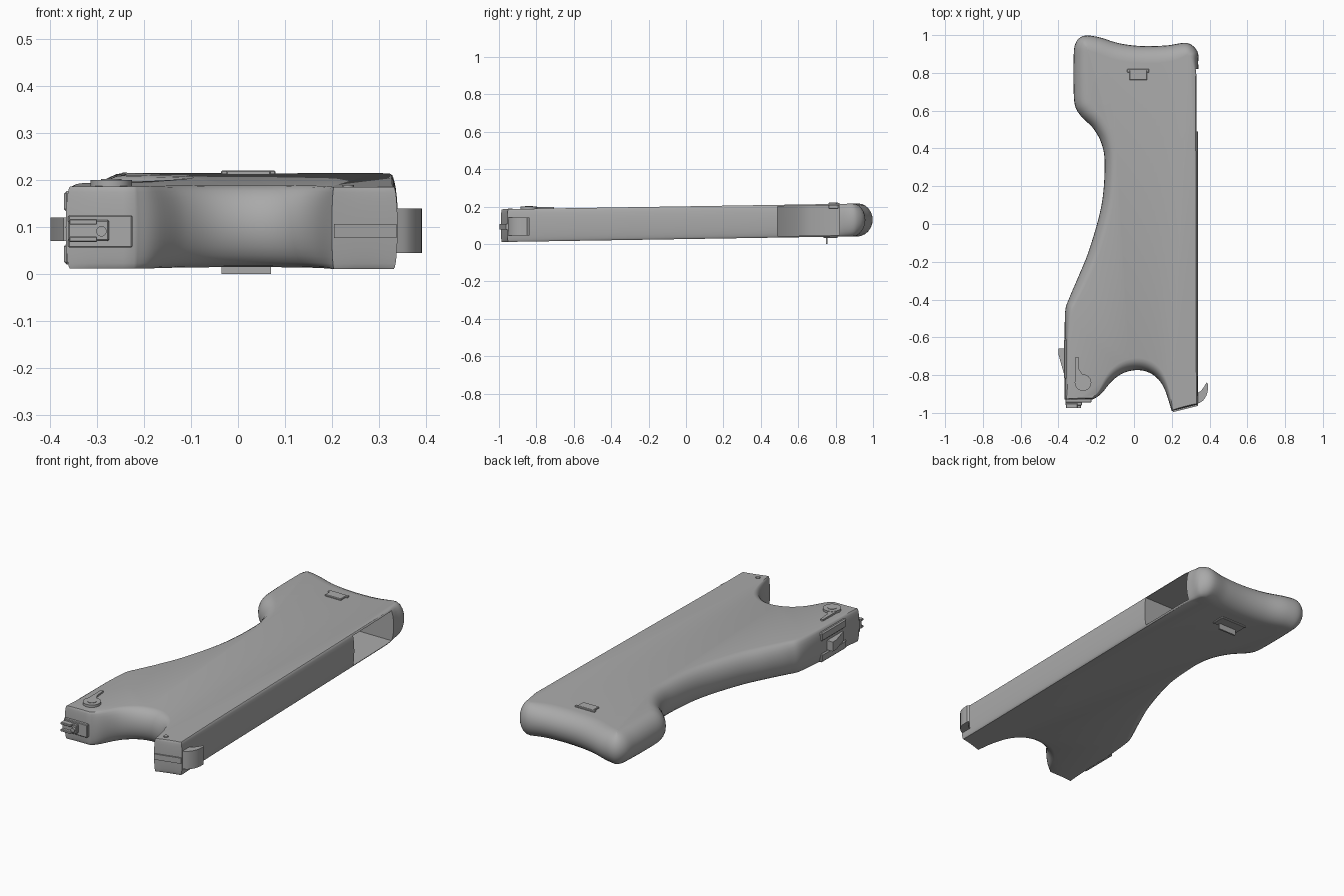
import bpy, bmesh, math
from mathutils import Vector

cube = bpy.data.objects.get("Cube")
if cube:
    bpy.data.objects.remove(cube, do_unlink=True)

grey = bpy.data.materials.new("plain_grey")
grey.use_nodes = True
colour = (0.4, 0.4, 0.4, 1)
grey.diffuse_color = colour
grey.node_tree.nodes["Principled BSDF"].inputs["Base Color"].default_value = colour


def finish(name, bm, angle=35):
    bmesh.ops.recalc_face_normals(bm, faces=bm.faces)
    mesh = bpy.data.meshes.new(name)
    bm.to_mesh(mesh)
    bm.free()
    mesh.materials.append(grey)
    ob = bpy.data.objects.new(name, mesh)
    bpy.context.collection.objects.link(ob)
    smooth(ob, angle)
    return ob


def smooth(ob, angle):
    bpy.ops.object.select_all(action="DESELECT")
    ob.select_set(True)
    bpy.context.view_layer.objects.active = ob
    bpy.ops.object.shade_smooth_by_angle(angle=math.radians(angle))


def bottom(y):
    """Underside height; the body rises slightly to the back."""
    return 0.01 + 0.016 * (y + 1)


THICK = 0.175


def top(y):
    return bottom(y) + THICK


def loft(name, loops):
    bm = bmesh.new()
    rings = [[bm.verts.new(p) for p in loop] for loop in loops]
    n = len(rings[0])
    for a, b in zip(rings, rings[1:]):
        for i in range(n):
            j = (i + 1) % n
            bm.faces.new((a[i], a[j], b[j], b[i]))
    bm.faces.new(rings[0][::-1])
    bm.faces.new(rings[-1])
    return finish(name, bm)


def prism(name, pts, low, high):
    """Extrude a plan outline between two heights."""
    return loft(name, [[(x, y, z) for x, y in pts] for z in (low, high)])


def box(name, x, y, z, bevel=0.0):
    bm = bmesh.new()
    bmesh.ops.create_cube(bm, size=1)
    for v in bm.verts:
        v.co = [(r[0] + r[1]) / 2 + c * (r[1] - r[0]) for r, c in zip((x, y, z), v.co)]
    if bevel:
        bmesh.ops.bevel(bm, geom=bm.edges[:], offset=bevel, segments=1, affect="EDGES")
    return finish(name, bm)


def disc(name, x, y, z, radius, height, axis="Z"):
    bm = bmesh.new()
    bmesh.ops.create_cone(bm, cap_ends=True, segments=24, radius1=radius, radius2=radius, depth=height)
    if axis == "Y":
        for v in bm.verts:
            v.co = (v.co.x, v.co.z, v.co.y)
    bmesh.ops.translate(bm, vec=(x, y, z), verts=bm.verts)
    return finish(name, bm)


def spline(run, steps=6):
    """Catmull-Rom samples through a run of (x, y, rounding) points."""
    p = [Vector(q) for q in run]
    p = [2 * p[0] - p[1]] + p + [2 * p[-1] - p[-2]]
    out = []
    for a, b, c, d in zip(p, p[1:], p[2:], p[3:]):
        for k in range(steps):
            t = k / steps
            out.append(0.5 * (2 * b + (c - a) * t + (2 * a - 5 * b + 4 * c - d) * t * t
                              + (3 * b - a - 3 * c + d) * t ** 3))
    return out


# Plan outline, counter-clockwise, third value is the edge rounding
runs = [
    [(0.34, -0.955, 0.012), (0.34, -0.1, 0.012), (0.34, 0.78, 0.014)],
    [(0.34, 0.78, 0.014), (0.34, 0.85, 0.03), (0.335, 0.915, 0.05), (0.28, 0.958, 0.07),
     (0.17, 0.945, 0.09), (0.04, 0.942, 0.09), (-0.08, 0.957, 0.09), (-0.19, 0.99, 0.085),
     (-0.27, 0.995, 0.08), (-0.312, 0.95, 0.08), (-0.32, 0.86, 0.08), (-0.32, 0.73, 0.08),
     (-0.313, 0.63, 0.08), (-0.28, 0.57, 0.075), (-0.215, 0.505, 0.07), (-0.17, 0.42, 0.065),
     (-0.155, 0.31, 0.06), (-0.172, 0.1, 0.06), (-0.235, -0.13, 0.06), (-0.295, -0.28, 0.055),
     (-0.342, -0.39, 0.045), (-0.364, -0.46, 0.035), (-0.367, -0.6, 0.022)],
    [(-0.367, -0.6, 0.02), (-0.367, -0.93, 0.02)],
    [(-0.367, -0.93, 0.008), (-0.22, -0.93, 0.008)],
    [(-0.22, -0.93, 0.008), (-0.175, -0.9, 0.02), (-0.11, -0.825, 0.045), (-0.04, -0.783, 0.06),
     (0.04, -0.775, 0.065), (0.11, -0.805, 0.05), (0.16, -0.87, 0.025), (0.2, -0.99, 0.008)],
    [(0.2, -0.99, 0.006), (0.34, -0.955, 0.01)],
]
outline = [p for run in runs for p in spline(run)]
count = len(outline)

# Inward rounding direction at each outline point, softened around tight bends
inward = []
for i, p in enumerate(outline):
    d = (outline[(i + 1) % count] - outline[i - 1]).xy.normalized()
    inward.append(Vector((-d.y, d.x)) * p.z)
for _ in range(5):
    inward = [(inward[i - 1] + 2 * inward[i] + inward[(i + 1) % count]) / 4 for i in range(count)]

loops = []
for k in range(13):
    s = math.sin(math.pi * (k / 12 - 0.5))
    inset = 1 - math.sqrt(max(0, 1 - s * s))
    loop = []
    for p, n in zip(outline, inward):
        q = p.xy + n * inset
        loop.append((q.x, q.y, bottom(q.y) + THICK * (s + 1) / 2))
    loops.append(loop)
body = loft("stock_body", loops)

# Open compartment in the side
room = [(0.5, 0.49), (0.5, 0.82), (-0.23, 0.82), (-0.23, 0.66), (-0.2, 0.59), (-0.12, 0.49)]
cutter = loft("compartment_cutter", [[(x, y, bottom(y) + h) for x, y in room] for h in (0.008, THICK - 0.008)])
cutter.hide_render = True
cut = body.modifiers.new("compartment", "BOOLEAN")
cut.operation, cut.solver, cut.object = "DIFFERENCE", "EXACT", cutter
bpy.context.view_layer.objects.active = body
bpy.ops.object.modifier_apply(modifier=cut.name)
bpy.data.objects.remove(cutter, do_unlink=True)
smooth(body, 35)

# Compartment button and the clip below it
box("compartment_button", (-0.025, 0.07), (0.762, 0.815), (0.187, 0.221), 0.003)
box("button_hinge", (-0.036, 0.08), (0.803, 0.82), (0.205, 0.22), 0.002)
box("clip_frame", (-0.06, 0.095), (0.735, 0.81), (0.031, 0.045), 0.003)
prism("clip_tab", [(-0.035, 0.748), (0.07, 0.748), (0.07, 0.757), (-0.035, 0.757)], 0.0, 0.045)

# Rotating lever on the top
disc("lever_hub", -0.27, -0.84, 0.19, 0.044, 0.02)
prism("lever_arm", [(-0.31, -0.83), (-0.27, -0.8), (-0.29, -0.77), (-0.295, -0.705), (-0.31, -0.705)], 0.18, 0.198)
disc("lever_pivot", -0.27, -0.84, 0.2, 0.022, 0.004)

# Latch on the grip side
for name, low in (("lower_latch_rail", 0.02), ("upper_latch_rail", 0.132)):
    box(name, (-0.371, -0.345), (-0.82, -0.61), (low, low + 0.045), 0.006)
prism("side_latch", [(-0.36, -0.66), (-0.4, -0.66), (-0.4, -0.69), (-0.372, -0.79), (-0.36, -0.79)], 0.07, 0.12)

# Front connector
box("connector_plate", (-0.362, -0.225), (-0.945, -0.92), (0.056, 0.125), 0.003)
box("connector_block", (-0.362, -0.275), (-0.96, -0.93), (0.07, 0.115), 0.003)
for name, z in (("lower_connector_jaw", 0.068), ("upper_connector_jaw", 0.105)):
    box(name, (-0.36, -0.3), (-0.975, -0.95), (z, z + 0.012), 0.002)
disc("connector_pin", -0.291, -0.963, 0.091, 0.011, 0.02, "Y")

# Front end plate and pin
prism("front_end_plate", [(0.207, -0.98), (0.205, -0.996), (0.338, -0.963), (0.338, -0.94)], 0.077, 0.107)
disc("front_pin", 0.235, -0.94, 0.186, 0.012, 0.008)

# Curved hook on the straight side
hook = spline([(0.33, -0.955, 0), (0.365, -0.935, 0), (0.388, -0.895, 0), (0.393, -0.84, 0)])
hook += spline([(0.385, -0.838, 0), (0.368, -0.865, 0), (0.352, -0.885, 0), (0.33, -0.895, 0)])
prism("side_hook", [(p.x, p.y) for p in hook], 0.045, 0.14)
